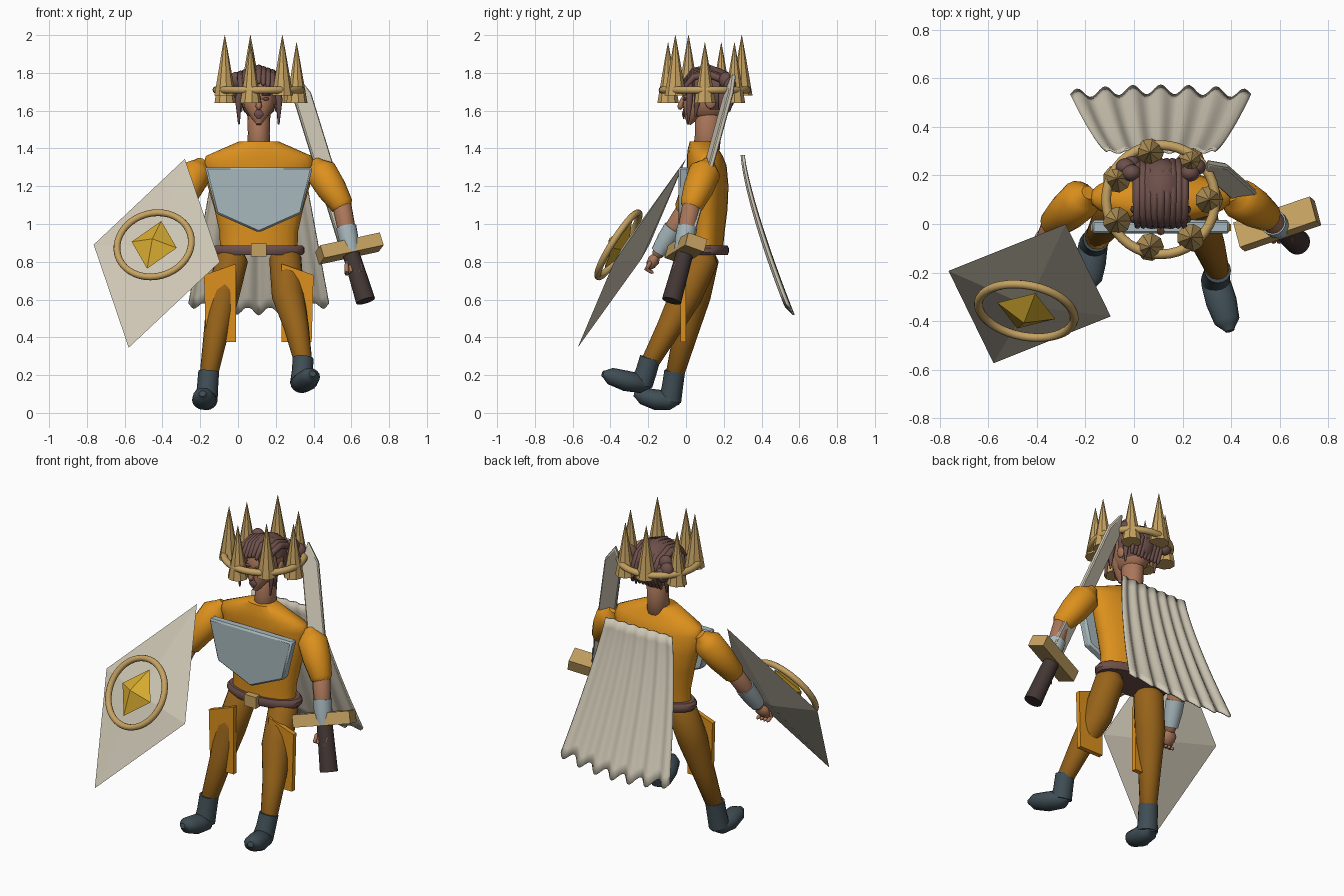
import bpy, bmesh, math
from mathutils import Vector as V, Matrix

if "Cube" in bpy.data.objects:
    bpy.data.objects.remove(bpy.data.objects["Cube"])

CX = 0.11  # body centre line


def material(name, *rgb):
    m = bpy.data.materials.new(name)
    m.use_nodes = True
    m.diffuse_color = (*rgb, 1)
    m.node_tree.nodes["Principled BSDF"].inputs["Base Color"].default_value = (*rgb, 1)
    return m


ochre = material("ochre cloth", .72, .28, .012)
dark_ochre = material("dark ochre leggings", .31, .125, .01)
steel = material("pale steel", .39, .48, .51)
cream = material("cream", .62, .57, .46)
brass = material("brass", .56, .36, .12)
gold = material("gold", .68, .41, .03)
skin = material("skin", .40, .18, .10)
brown = material("warm brown", .155, .08, .07)
wood = material("dark wood", .055, .037, .034)
leather = material("slate leather", .05, .075, .09)


def finish(name, bm, mat, angle=35, bevel=0):
    bmesh.ops.recalc_face_normals(bm, faces=bm.faces[:])
    me = bpy.data.meshes.new(name)
    bm.to_mesh(me)
    bm.free()
    me.materials.append(mat)
    me.shade_smooth()
    me.set_sharp_from_angle(angle=math.radians(angle))
    ob = bpy.data.objects.new(name, me)
    bpy.context.scene.collection.objects.link(ob)
    if bevel:
        mod = ob.modifiers.new("bevel", "BEVEL")
        mod.width, mod.segments = bevel, 1
    return ob


def loft(name, rings, mat, n=18, angle=35, closed=False):
    """Skin a list of (centre, u axis, v axis) ellipses."""
    bm = bmesh.new()
    loops = []
    for c, u, v in rings:
        angles = [2 * math.pi * i / n for i in range(n)]
        loops.append([bm.verts.new(c + u * math.cos(a) + v * math.sin(a)) for a in angles])
    pairs = list(zip(loops, loops[1:]))
    if closed:
        pairs.append((loops[-1], loops[0]))
    else:
        bm.faces.new(loops[0])
        bm.faces.new(loops[-1])
    for a, b in pairs:
        for i in range(n):
            j = (i + 1) % n
            bm.faces.new((a[i], a[j], b[j], b[i]))
    return finish(name, bm, mat, angle)


def tube(name, pts, radii, mat, flat=1, n=16, rounded=True):
    """Tapered tube with optional domed ends."""
    pts = [V(p) for p in pts]
    rings = []
    for i, (p, r) in enumerate(zip(pts, radii)):
        t = (pts[min(i + 1, len(pts) - 1)] - pts[max(i - 1, 0)]).normalized()
        u = (V((1, 0, 0)) - t * t.x).normalized()
        v = t.cross(u) * flat
        dome = [(.85, .35), (.6, .5), (.38, .7)] if rounded else []
        if i == 0:
            rings += [(p - t * r * h, u * r * s, v * r * s) for h, s in dome]
        rings.append((p, u * r, v * r))
        if i == len(pts) - 1:
            rings += [(p + t * r * h, u * r * s, v * r * s) for h, s in reversed(dome)]
    return loft(name, rings, mat, n, 50)


def ball(name, centre, size, mat, keep=None):
    bm = bmesh.new()
    bmesh.ops.create_uvsphere(bm, u_segments=24, v_segments=16, radius=1)
    for v in bm.verts:
        v.co = V(a * b for a, b in zip(v.co, size)) + V(centre)
    if keep:
        bmesh.ops.delete(bm, geom=[v for v in bm.verts if not keep(v.co)], context="VERTS")
    return finish(name, bm, mat, 60)


def frame(origin, x, y):
    x, y = V(x).normalized(), V(y).normalized()
    z = x.cross(y).normalized()
    y = z.cross(x)
    m = Matrix((x, y, z)).transposed().to_4x4()
    m.translation = V(origin)
    return m


def prism(name, outline, depth, m, mat, bevel=0):
    """Extrude an outline by +-depth along the z axis of frame m."""
    bm = bmesh.new()
    a, b = [[bm.verts.new(m @ V((x, y, s * depth))) for x, y in outline] for s in (-1, 1)]
    bm.faces.new(a)
    bm.faces.new(b)
    for i in range(len(a)):
        j = (i + 1) % len(a)
        bm.faces.new((a[i], a[j], b[j], b[i]))
    return finish(name, bm, mat, 20, bevel)


def rect(w, h):
    return [(-w, -h), (w, -h), (w, h), (-w, h)]


def ring(name, m, major, minor, mat):
    steps = [2 * math.pi * i / 40 for i in range(40)]
    dirs = [m.to_3x3() @ V((math.cos(a), math.sin(a), 0)) for a in steps]
    axis = m.to_3x3() @ V((0, 0, minor))
    return loft(name, [(m.translation + d * major, d * minor, axis) for d in dirs], mat, 10, 60, True)


def diamond(name, m, w, h, d, mat):
    bm = bmesh.new()
    rim = [bm.verts.new(m @ V(p)) for p in ((w, 0, 0), (0, h, 0), (-w, 0, 0), (0, -h, 0))]
    for s in (-1, 1):
        tip = bm.verts.new(m @ V((0, 0, s * d)))
        for i in range(4):
            bm.faces.new((rim[i], rim[(i + 1) % 4], tip))
    return finish(name, bm, mat, 1)


def oval(z, rx, y, ry):
    return (V((CX, y, z)), V((rx, 0, 0)), V((0, ry, 0)))


upright = frame((0, 0, 0), (1, 0, 0), (0, 0, 1))

# Torso, belt and armour
loft("torso", [oval(.86, .205, .1, .095), oval(.96, .208, .105, .1), oval(1.08, .235, .11, .11),
               oval(1.2, .27, .115, .11), oval(1.31, .295, .11, .105), oval(1.36, .28, .1, .095),
               oval(1.4, .19, .09, .08), oval(1.437, .105, .085, .065)], ochre, 24, 50)
loft("belt", [oval(.835, .23, .105, .115), oval(.85, .243, .105, .122),
              oval(.872, .243, .105, .122), oval(.887, .23, .105, .115)], brown, 32)
buckle = upright.copy()
buckle.translation = V((CX, -.02, .862))
prism("buckle", rect(.04, .035), .02, buckle, brass)
chest = upright.copy()
chest.translation = V((CX, -.012, 0))
prism("chest_plate", [(-.285, 1.3), (.285, 1.3), (.225, 1.055), (0, .955), (-.225, 1.055)],
      .028, chest, steel, .01)
for side, s in (("left", 1), ("right", -1)):
    hip = upright.copy()
    hip.translation = V((CX, -.015, 0))
    prism(side + "_thigh_plate", [(s * .12, .79), (s * .29, .73), (s * .28, .375), (s * .12, .375)],
          .014, hip, ochre)

# Arms: shoulder, elbow, hand
arms = {"left": ((.44, .1, 1.275), (.55, .03, 1.1), (.61, -.03, .8)),
        "right": ((-.22, .1, 1.275), (-.33, 0, 1.08), (-.4, -.17, .81))}
for side, pts in arms.items():
    sh, el, ha = map(V, pts)
    tube(side + "_sleeve", [sh, sh.lerp(el, .5), el], [.085, .08, .062], ochre)
    tube(side + "_forearm", [el, el.lerp(ha, .5), el.lerp(ha, .9)], [.05, .047, .03], skin)
    tube(side + "_bracer", [el.lerp(ha, .38), el.lerp(ha, .6), el.lerp(ha, .85)],
         [.054, .052, .042], steel, rounded=False)
    tube(side + "_hand", [el.lerp(ha, .92), ha, el.lerp(ha, 1.1)], [.03, .045, .038], skin, .7)
    for k in range(4):
        base = ha + V((-.035 + .023 * k, -.02, -.015))
        tube(f"{side}_finger_{k}", [base, base + V((0, -.02, -.035)), base + V((0, .01, -.05))],
             [.012, .012, .01], skin, n=8)

# Legs and boots
legs = {"left": [(.25, .09, .82), (.265, .0, .62), (.31, -.09, .45), (.345, -.19, .27)],
        "right": [(-.03, .09, .82), (-.08, .045, .62), (-.115, 0, .43), (-.155, -.06, .2)]}
boots = {"left": [(.335, -.235, .155), (.36, -.32, .17), (.383, -.4, .195)],
         "right": [(-.168, -.085, .065), (-.18, -.16, .07), (-.185, -.23, .09)]}
for side, pts in legs.items():
    tube(side + "_leg", pts, [.085, .086, .066, .048], dark_ochre)
    foot = [V(p) for p in boots[side]]
    top = V(pts[-1])
    tube(side + "_boot_shaft", [top + V((0, 0, .02)), top.lerp(foot[0], .5), foot[0]],
         [.055, .056, .06], leather, rounded=False)
    tube(side + "_boot_foot", foot, [.06, .064, .053], leather, .85)

# Neck, head and face
tube("neck", [(CX, .11, 1.4), (CX, .115, 1.48), (CX, .12, 1.6)], [.062, .058, .062], skin, 1.15)
ball("skull", (CX, .115, 1.68), (.095, .13, .135), skin)
tube("jaw", [(CX, .07, 1.69), (CX, .045, 1.62), (CX, .025, 1.56)], [.085, .078, .04], skin, .85)
tube("nose", [(CX, -.01, 1.675), (CX, -.025, 1.64), (CX, -.03, 1.62)], [.01, .014, .017], skin, n=8)
tube("mouth", [(CX, -.012, 1.586), (CX, -.012, 1.578)], [.026, .026], brown, .35, 10)
for s in (-1, 1):
    ball("ear", (CX + s * .093, .13, 1.65), (.015, .03, .04), skin)
    ball("eye", (CX + s * .037, -.008, 1.662), (.018, .01, .008), brown)
    ball("brow", (CX + s * .038, -.008, 1.685), (.026, .012, .006), brown)

# Hair: cap, swept locks, side strands and clumps
ball("hair_cap", (CX, .125, 1.7), (.112, .145, .135), brown,
     lambda p: p.z > 1.6 and (p.y > .1 or p.z > 1.7 + (.1 - p.y) * .25))
for k in range(-4, 5):
    x, drop = CX + k * .024, abs(k) * .008
    tube("hair_lock", [(x, -.01, 1.75 - drop), (x, .04, 1.81 - drop), (x, .12, 1.825 - drop),
                       (x, .21, 1.79 - drop), (x, .255, 1.7), (x, .225, 1.6)],
         [.012, .018, .02, .02, .018, .01], brown, n=8)
for s in (-1, 1):
    for y, low in ((.02, 1.53), (.06, 1.57), (.19, 1.56)):
        tube("side_strand", [(CX + s * .085, y, 1.76), (CX + s * .108, y, 1.66), (CX + s * .105, y - .01, low)],
             [.016, .018, .005], brown, n=8)
    for dx, y, z in ((.12, .21, 1.76), (.145, .235, 1.73), (.125, .25, 1.7)):
        ball("hair_clump", (CX + s * dx, y, z), (.04, .035, .045), brown)

# Crown
crown = Matrix.Translation((CX, .1, 1.71))
ring("crown_band", crown, .225, .02, brass)
for k in range(7):
    a = 2 * math.pi * k / 7
    c = V((CX + .2 * math.cos(a), .1 + .2 * math.sin(a), 0))
    tip = 2.0 if k in (2, 4, 6) else 1.96
    profile = [(tip - .32, .058), (tip - .2, .037), (tip - .08, .016), (tip, .001)]
    loft("crown_spike", [(c + V((0, 0, z)), V((r, 0, 0)), V((0, r, 0))) for z, r in profile],
         brass, 9, 30)

# Sword
along, across = V((-.245, .268, .932)), V((.93, .32, .2))
sword = frame((.59, 0, .87), across, along)
prism("sword_blade", [(-.05, .02), (.05, .02), (.05, .88), (0, 1.0), (-.05, .88)], .014, sword, cream, .006)
prism("sword_guard", rect(.17, .036), .055, sword, brass)
tube("sword_grip", [sword @ V((0, y, 0)) for y in (-.02, -.15, -.3)], [.045, .048, .052], wood, rounded=False)

# Shield with raised emblem
shield = frame((-.43, -.287, .845), (.66, -.185, -.09), (.315, .57, 1))
diamond("shield", shield, .35, .595, .06, cream)
emblem = shield @ Matrix.Translation((0, 0, .085))
ring("shield_ring", emblem, .2, .018, brass)
diamond("shield_gem", emblem, .125, .15, .06, gold)

# Cape: flared, folded sheet
bm = bmesh.new()
NU, NV = 56, 14
grid = []
for j in range(NV + 1):
    t = j / NV
    row = []
    for i in range(NU + 1):
        u = 2 * i / NU - 1
        fold = math.cos(u * 6.5 * math.pi) * (.006 + .014 * t)
        row.append(bm.verts.new((CX + u * (.228 + .145 * t), .305 + .25 * t ** 1.3 + fold - .02 * u * u * t,
                                 1.365 - (.825 - .04 * u * u) * t - fold * t)))
    grid.append(row)
for a, b in zip(grid, grid[1:]):
    for i in range(NU):
        bm.faces.new((a[i], a[i + 1], b[i + 1], b[i]))
cape = finish("cape", bm, cream, 60)
cape.modifiers.new("thickness", "SOLIDIFY").thickness = .01
